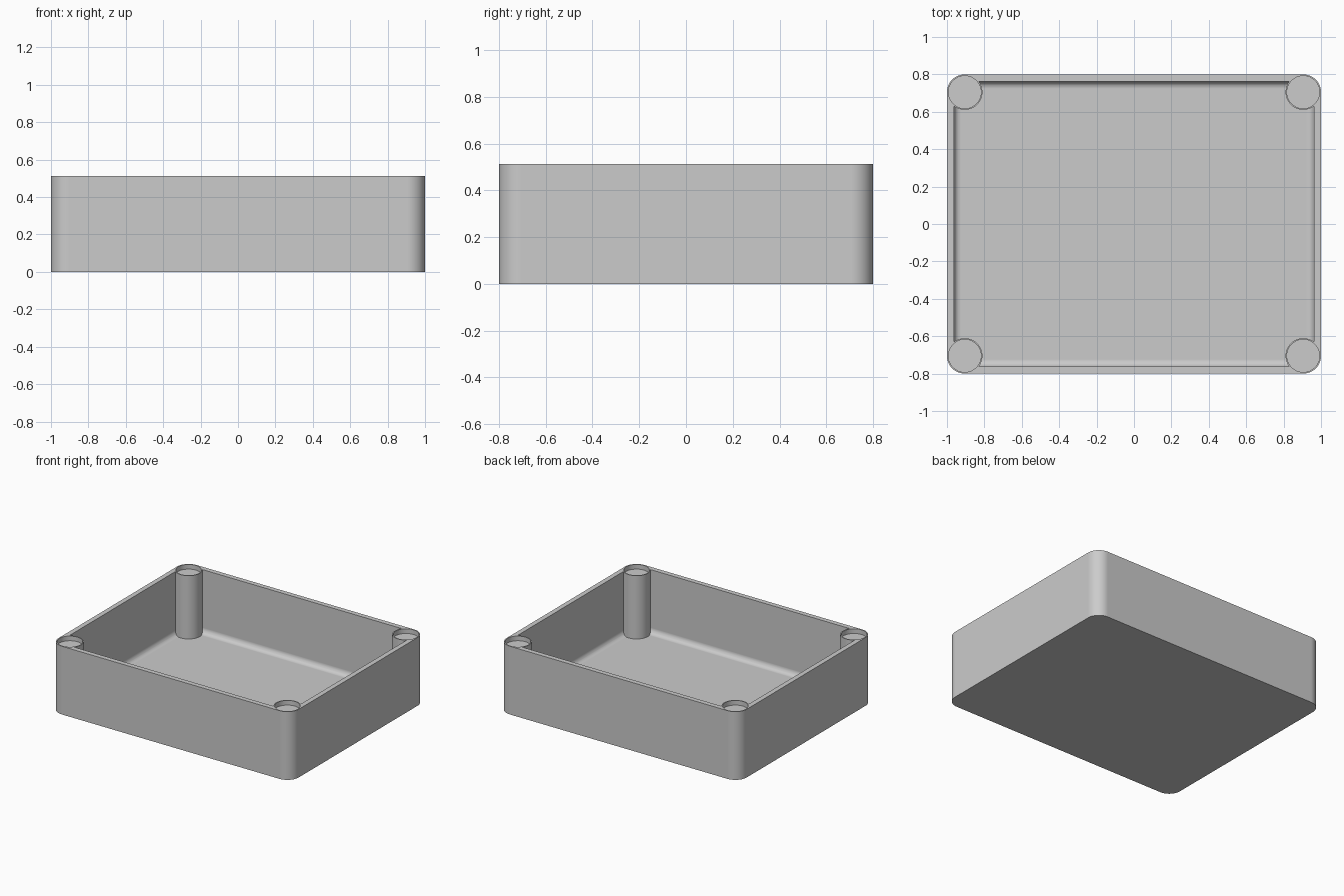
import bpy
import bmesh
from math import sin, cos, pi

cube = bpy.data.objects.get("Cube")
if cube:
    bpy.data.objects.remove(cube, do_unlink=True)

HALF_X, HALF_Y, HEIGHT = 1.0, 0.8, 0.513
CORNER, WALL, FLOOR, FILLET = 0.095, 0.037, 0.037, 0.04
RECESS_R, RECESS_DEPTH = 0.087, 0.035
STEPS = 12  # segments in a quarter turn

grey = bpy.data.materials.new("light_grey")
grey.use_nodes = True
grey.diffuse_color = (0.6, 0.6, 0.6, 1)
grey.node_tree.nodes["Principled BSDF"].inputs["Base Color"].default_value = grey.diffuse_color


def add_object(name, bm):
    bmesh.ops.recalc_face_normals(bm, faces=bm.faces)
    mesh = bpy.data.meshes.new(name)
    bm.to_mesh(mesh)
    bm.free()
    mesh.materials.append(grey)
    obj = bpy.data.objects.new(name, mesh)
    bpy.context.collection.objects.link(obj)
    return obj


def ring(bm, inset, z):
    """Rounded rectangle, inset from the outer outline."""
    verts = []
    r = CORNER - inset
    for quarter, (sx, sy) in enumerate([(1, 1), (-1, 1), (-1, -1), (1, -1)]):
        for i in range(STEPS + 1):
            a = (quarter + i / STEPS) * pi / 2
            verts.append(bm.verts.new((sx * (HALF_X - CORNER) + r * cos(a),
                                       sy * (HALF_Y - CORNER) + r * sin(a), z)))
    return verts


def build_tray():
    # Outer wall, rim, inner wall and the rounded edge of the floor
    profile = [(0, 0), (0, HEIGHT), (WALL, HEIGHT)]
    for i in range(7):
        a = i / 6 * pi / 2
        profile.append((WALL + FILLET * (1 - cos(a)), FLOOR + FILLET * (1 - sin(a))))
    bm = bmesh.new()
    rings = [ring(bm, inset, z) for inset, z in profile]
    for a, b in zip(rings, rings[1:]):
        n = len(a)
        for i in range(n):
            j = (i + 1) % n
            bm.faces.new((a[i], a[j], b[j], b[i]))
    bm.faces.new(rings[0])
    bm.faces.new(rings[-1])
    return add_object("tray", bm)


def corner_cylinders(name, radius, bottom, top):
    """Four upright cylinders, one at each corner."""
    bm = bmesh.new()
    for sx in (-1, 1):
        for sy in (-1, 1):
            made = bmesh.ops.create_cone(bm, cap_ends=True, segments=STEPS * 4,
                                         radius1=radius, radius2=radius, depth=top - bottom)
            bmesh.ops.translate(bm, verts=made["verts"],
                                vec=(sx * (HALF_X - CORNER), sy * (HALF_Y - CORNER),
                                     (top + bottom) / 2))
    return add_object(name, bm)


def combine(target, tool, operation):
    bpy.context.view_layer.objects.active = target
    mod = target.modifiers.new(operation.lower(), "BOOLEAN")
    mod.operation = operation
    mod.solver = "EXACT"
    mod.object = tool
    bpy.ops.object.modifier_apply(modifier=mod.name)
    bpy.data.objects.remove(tool, do_unlink=True)


tray = build_tray()

# Corner posts, then a shallow round recess in the top of each
combine(tray, corner_cylinders("corner_posts", CORNER - 0.0005, FLOOR / 2, HEIGHT), "UNION")
combine(tray, corner_cylinders("post_recesses", RECESS_R, HEIGHT - RECESS_DEPTH, HEIGHT + 0.1),
        "DIFFERENCE")

# Smooth curves, crisp edges and flat large faces
for obj in bpy.context.selected_objects:
    obj.select_set(False)
tray.select_set(True)
bpy.context.view_layer.objects.active = tray
bpy.ops.object.shade_smooth_by_angle(angle=pi / 6)
normals = tray.modifiers.new("flat_panels", "WEIGHTED_NORMAL")
normals.keep_sharp = True
